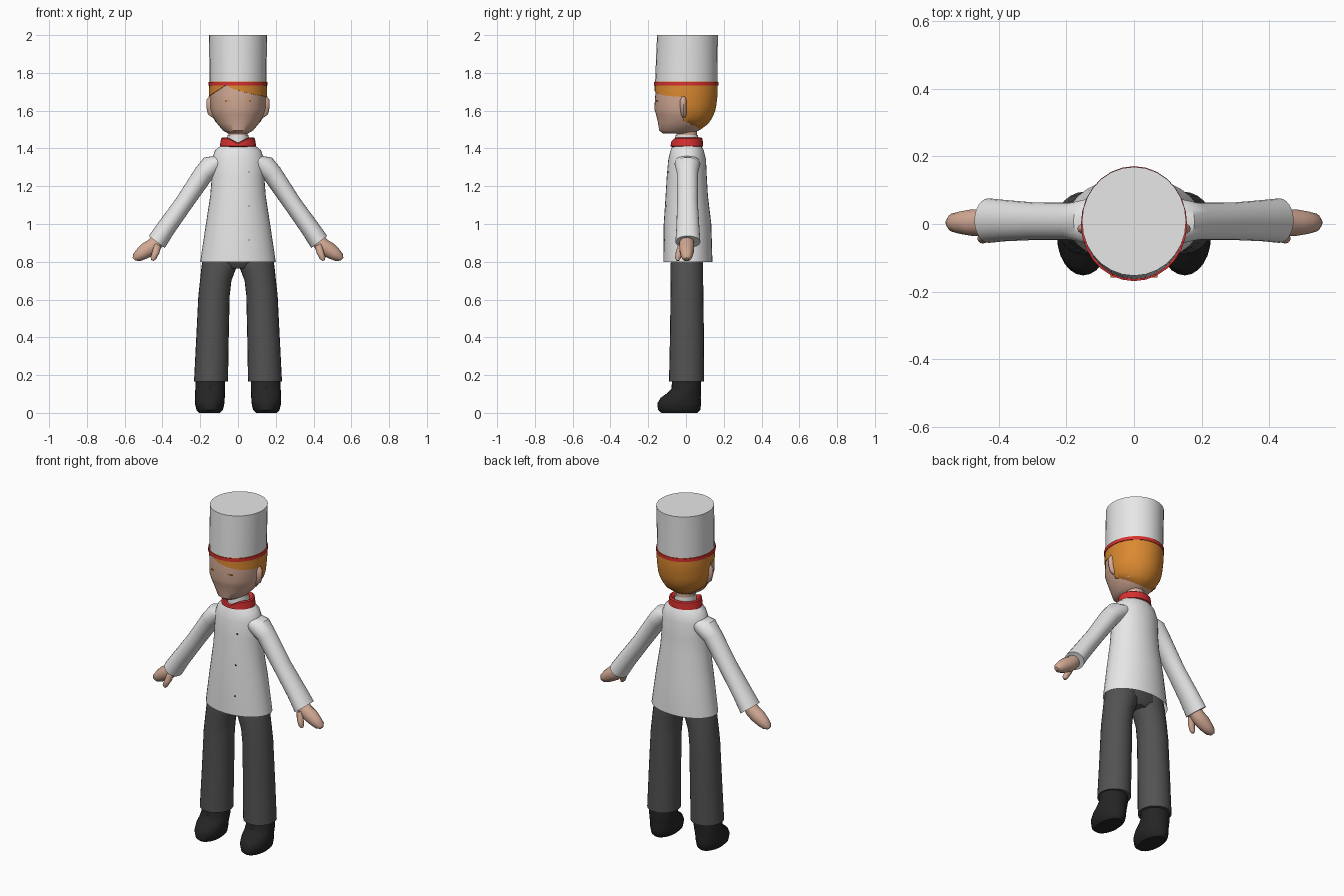
import bpy
import bmesh
import math
from mathutils import Vector

cube = bpy.data.objects.get("Cube")
if cube:
    bpy.data.objects.remove(cube, do_unlink=True)


def material(name, r, g, b):
    mat = bpy.data.materials.new(name)
    mat.use_nodes = True
    mat.diffuse_color = (r, g, b, 1)
    shader = mat.node_tree.nodes["Principled BSDF"]
    shader.inputs["Base Color"].default_value = (r, g, b, 1)
    shader.inputs["Roughness"].default_value = 0.8
    return mat


WHITE = material("white cloth", 0.8, 0.8, 0.8)
RED = material("red cloth", 0.68, 0.03, 0.03)
SKIN = material("skin", 0.65, 0.4, 0.3)
HAIR = material("orange hair", 0.7, 0.25, 0.03)
GREY = material("grey trousers", 0.085, 0.085, 0.085)
BLACK = material("black leather", 0.018, 0.018, 0.018)


def finish(name, bm, mat, angle=40):
    """Turn a bmesh into a smooth shaded object with sharp edges kept."""
    bmesh.ops.recalc_face_normals(bm, faces=bm.faces)
    mesh = bpy.data.meshes.new(name)
    bm.to_mesh(mesh)
    bm.free()
    mesh.materials.append(mat)
    for poly in mesh.polygons:
        poly.use_smooth = True
    mesh.set_sharp_from_angle(angle=math.radians(angle))
    obj = bpy.data.objects.new(name, mesh)
    bpy.context.collection.objects.link(obj)
    return obj


def bridge(name, rows, mat, bottom=True, top=True, angle=40):
    """Join closed rows of points into a tube."""
    bm = bmesh.new()
    rows = [[bm.verts.new(p) for p in row] for row in rows]
    n = len(rows[0])
    for low, high in zip(rows, rows[1:]):
        for i in range(n):
            j = (i + 1) % n
            bm.faces.new((low[i], low[j], high[j], high[i]))
    if bottom:
        bm.faces.new(rows[0][::-1])
    if top:
        bm.faces.new(rows[-1])
    return finish(name, bm, mat, angle)


def ring(x, y, z, across, deep, tilt=0, n=24):
    """Ellipse, turned about the y axis by tilt degrees."""
    t = math.radians(tilt)
    points = []
    for i in range(n):
        a = math.tau * i / n
        u = across * math.cos(a)
        points.append(Vector((x + u * math.cos(t), y + deep * math.sin(a), z + u * math.sin(t))))
    return points


def column(name, rings, mat, side=1, n=24, **options):
    """Loft through (x, y, z, across, deep[, tilt]); side -1 mirrors it."""
    rows = []
    for x, y, z, across, deep, *tilt in rings:
        rows.append(ring(x * side, y, z, across, deep, side * sum(tilt), n))
    return bridge(name, rows, mat, **options)


# Tunic, open at the hem
TORSO = [(0, .01, .8, .2, .13), (0, .008, 1, .17, .126), (0, .004, 1.15, .147, .112),
         (0, .004, 1.25, .139, .106), (0, .006, 1.34, .139, .1),
         (0, .006, 1.39, .122, .088), (0, .004, 1.425, .08, .07)]
column("tunic", TORSO, WHITE, n=32, bottom=False)


def interpolate(profile, z):
    """Centre y, half width and half depth of a profile at height z."""
    for a, b in zip(profile, profile[1:]):
        if z <= b[2]:
            t = (z - a[2]) / (b[2] - a[2])
            return [a[k] + (b[k] - a[k]) * t for k in (1, 3, 4)]
    return [profile[-1][k] for k in (1, 3, 4)]


def front_of(profile, x, z):
    cy, across, deep = interpolate(profile, z)
    return cy - deep * math.sqrt(1 - (x / across) ** 2)


def plate(name, x, y, z, size, mat):
    bm = bmesh.new()
    bmesh.ops.create_cube(bm, size=1)
    bmesh.ops.scale(bm, vec=size, verts=bm.verts)
    bmesh.ops.translate(bm, vec=(x, y, z), verts=bm.verts)
    return finish(name, bm, mat)


# Tiny buttons down one side of the front
for z in (.915, 1.095, 1.275):
    plate("button", .058, front_of(TORSO, .058, z), z, (.006, .006, .006), BLACK)

# Hips join the two legs under the tunic
column("hips", [(0, .005, .765, .08, .06), (0, .005, .8, .185, .085), (0, .005, .9, .16, .085)], GREY)

for side, label in ((1, "left"), (-1, "right")):
    # Trouser leg and shoe
    column(label + "_trouser_leg", [
        (.143, .003, .165, .09, .093), (.135, .005, .4, .086, .09),
        (.127, .005, .62, .083, .087), (.118, .005, .7, .083, .086),
        (.106, .005, .75, .09, .086), (.095, .005, .79, .096, .086),
        (.09, .005, .85, .09, .08)], GREY, side)
    column(label + "_shoe", [
        (.15, -.035, 0, .055, .095), (.15, -.036, .015, .07, .112),
        (.15, -.036, .05, .078, .116), (.149, -.028, .08, .079, .106),
        (.148, -.01, .105, .079, .089), (.147, .002, .13, .079, .078),
        (.146, .002, .2, .077, .076)], BLACK, side)
    # Sleeve
    column(label + "_sleeve", [
        (.06, .006, 1.35, .05, .06, 15), (.125, .008, 1.318, .064, .068, 32),
        (.18, .008, 1.268, .053, .056, 34), (.287, .008, 1.11, .048, .055, 34),
        (.38, .01, .98, .05, .061, 35), (.43, .01, .905, .053, .066, 37)], WHITE, side)
    # Mitten hand with thumb
    column(label + "_hand", [
        (.415, .005, .925, .035, .035, 37), (.443, .004, .89, .04, .04, 40),
        (.475, .004, .867, .043, .04, 45), (.51, .004, .842, .036, .034, 48),
        (.537, .004, .823, .026, .027, 48), (.551, .004, .814, .01, .012, 48)], SKIN, side, n=14)
    column(label + "_thumb", [
        (.425, -.022, .89, .02, .02, 20), (.435, -.036, .85, .019, .018, 15),
        (.448, -.043, .82, .016, .015, 15), (.452, -.043, .806, .007, .007, 15)], SKIN, side, n=12)
    # Ear, a thin upright oval
    column(label + "_ear", [
        (.128, -.012, 1.565, .01, .008), (.135, -.012, 1.58, .024, .015),
        (.138, -.014, 1.62, .03, .018), (.138, -.014, 1.655, .03, .018),
        (.134, -.012, 1.675, .02, .012)], SKIN, side, n=14)

# Neck and inner collar
column("neck", [(0, .004, 1.4, .052, .056), (0, .004, 1.54, .05, .055)], SKIN)
column("inner_collar", [(0, .004, 1.42, .06, .064), (0, .004, 1.472, .056, .06)], WHITE, top=False)

# Neckerchief dips at the front
scarf = column("neckerchief", [
    (0, .004, 1.408, .088, .078), (0, .004, 1.412, .096, .086),
    (0, .004, 1.452, .09, .084), (0, .004, 1.458, .082, .076),
    (0, .004, 1.435, .058, .06)], RED, n=32, top=False)
for v in scarf.data.vertices:
    if v.co.y < 0 and v.co.z > 1.42:
        v.co.z -= .028 * max(0, 1 - abs(v.co.x) / .055)

# Head
HEAD = [(0, -.045, 1.478, .05, .075), (0, -.037, 1.495, .08, .105),
        (0, -.014, 1.535, .113, .134), (0, -.007, 1.58, .138, .152),
        (0, -.007, 1.61, .146, .161), (0, .001, 1.69, .15, .163),
        (0, .001, 1.76, .148, .162)]
column("head", HEAD, SKIN, n=40)


def hairline(a):
    """Lower edge of the hair for an angle round the head."""
    if math.sin(a) > -.06:
        return 1.545 - .045 * max(0, math.sin(a))
    x = .15 * math.cos(a)
    if x > -.06:
        return 1.738 - .065 * ((x + .06) / .21) ** .6
    return 1.738 - .06 * (-.06 - x) / .09


# Hair shell from the hairline up to the hat, with a turned-in rim
STEPS, COUNT = 8, 72
rows = []
for k in range(-1, STEPS + 1):
    row = []
    for i in range(COUNT):
        a = math.tau * i / COUNT
        low = hairline(a)
        z = low + (1.755 - low) * max(k, 0) / STEPS
        cy, across, deep = interpolate(HEAD, z)
        grow = .98 if k < 0 else 1.025
        row.append((across * grow * math.cos(a), cy + deep * grow * math.sin(a), z))
    rows.append(row)
bridge("hair", rows, HAIR, bottom=False, top=False, angle=60)

# Eyebrows
for x in (-.055, .055):
    plate("eyebrow", x, front_of(HEAD, x, 1.652), 1.652, (.028, .009, .005), HAIR)

# Tall hat with red band
column("hat", [(0, .001, 1.735, .151, .165), (0, .004, 1.87, .152, .163),
               (0, .008, 2, .154, .161)], WHITE, n=28)
column("hat_band", [(0, .001, 1.732, .157, .17), (0, .001, 1.752, .157, .17)], RED, n=28)
